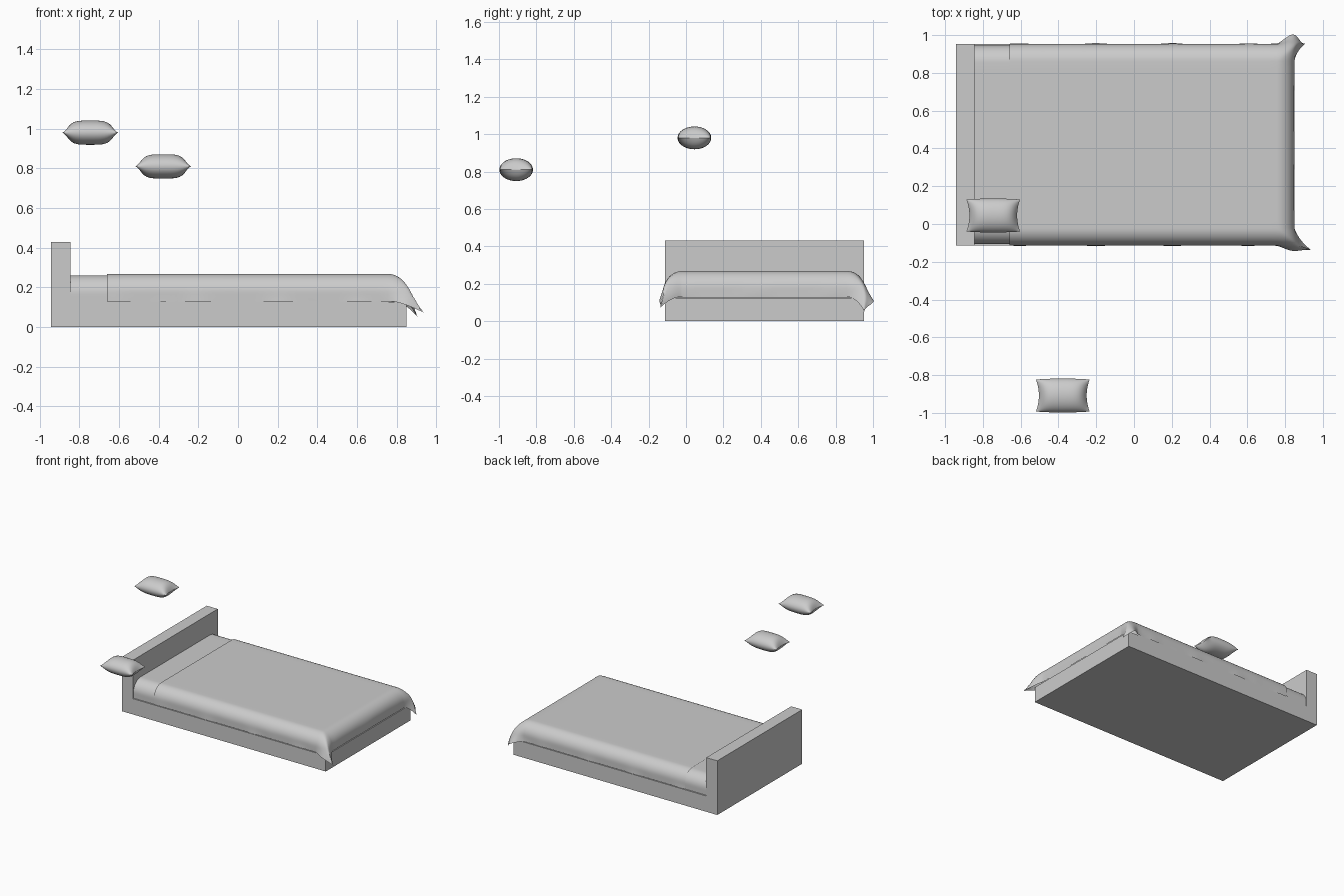
import bpy
import bmesh
from math import sin, cos, pi, hypot
from mathutils import Vector

cube = bpy.data.objects.get("Cube")
if cube:
    bpy.data.objects.remove(cube, do_unlink=True)

grey = bpy.data.materials.new("plain grey")
grey.use_nodes = True
grey.diffuse_color = (0.6, 0.6, 0.6, 1)
grey.node_tree.nodes["Principled BSDF"].inputs["Base Color"].default_value = (0.6, 0.6, 0.6, 1)

# Bed footprint
HEAD, FOOT, RIGHT, LEFT = -0.845, 0.848, -0.113, 0.953
BASE_TOP = 0.125


def finish(name, bm, smooth=True):
    mesh = bpy.data.meshes.new(name)
    bm.to_mesh(mesh)
    bm.free()
    mesh.materials.append(grey)
    obj = bpy.data.objects.new(name, mesh)
    bpy.context.collection.objects.link(obj)
    if smooth:
        bpy.ops.object.select_all(action="DESELECT")
        obj.select_set(True)
        bpy.context.view_layer.objects.active = obj
        bpy.ops.object.shade_smooth_by_angle(angle=pi / 4)
    return obj


def box(name, low, high):
    bm = bmesh.new()
    bmesh.ops.create_cube(bm, size=1)
    low, high = Vector(low), Vector(high)
    for v in bm.verts:
        v.co = (low + high) / 2 + v.co * (high - low)
    finish(name, bm, smooth=False)


def add_grid(bm, us, vs, point):
    rows = [[bm.verts.new(point(u, v)) for v in vs] for u in us]
    for r0, r1 in zip(rows, rows[1:]):
        for j in range(len(vs) - 1):
            bm.faces.new((r0[j], r1[j], r1[j + 1], r0[j + 1]))


def steps(a, b, n):
    return [a + (b - a) * i / n for i in range(n + 1)]


def drape(name, start, inset, top, hem, flaps, closed):
    """Sheet laid over the bed: flat on top, rolling down three sides."""
    R = 0.092
    x_edge = FOOT - inset - R
    y_low, y_high = RIGHT + inset + R, LEFT - inset - R
    length = R * pi / 2 + (top - hem - R)
    over = steps(0, length, 16)

    def point(u, v):
        a = max(0, u - x_edge)
        b = max(0, y_low - v, v - y_high)
        side = -1 if v < y_low else 1
        r = hypot(a, b)
        x, y = min(u, x_edge), min(max(v, y_low), y_high)
        if r == 0:
            return Vector((x, y, top))
        # Quarter-round roll, then straight fall
        if r < R * pi / 2:
            out, drop = R * sin(r / R), R * (1 - cos(r / R))
        else:
            out, drop = R, R + r - R * pi / 2
        p = Vector((x + out * a / r, y + side * out * b / r, top - drop))
        if flaps:
            # Loose hem ripples
            wave = 0.005 * (r / length) ** 4 * max(0, sin(u * 23) * sin(u * 9 + v * 15))
            p += Vector((a, side * b, 0)) / r * wave
            # Corner flap and its side fold
            tip, fold = flaps[side]
            p += Vector(tip) * (min(a, b) / length) ** 1.5
            p += Vector(fold) * sin(pi * a / length) ** 2 * (b / length) ** 2
        return p

    us = steps(start, x_edge, 40) + [x_edge + s for s in over[1:]]
    vs = [y_low - s for s in reversed(over[1:])] + steps(y_low, y_high, 24) + [y_high + s for s in over[1:]]
    bm = bmesh.new()
    add_grid(bm, us, vs, point)
    if closed:
        for v in bm.verts:
            v.co.z = max(v.co.z, hem)
        bmesh.ops.holes_fill(bm, edges=[e for e in bm.edges if e.is_boundary])
    finish(name, bm)


def pillow(name, centre):
    bm = bmesh.new()
    us = [sin(t) for t in steps(-pi / 2, pi / 2, 24)]
    for side in (1, -1):
        def point(u, v):
            # Pinched ends, plump middle
            x = 0.142 * u * (1 - 0.11 * (1 - v * v) * u * u)
            y = 0.09 * v * (1 - 0.06 * u * u)
            z = 0.061 * (1 - u ** 4) * max(0, 1 - v * v) ** 0.5
            return Vector(centre) + Vector((x, y, side * z))
        add_grid(bm, us, us, point)
    bmesh.ops.remove_doubles(bm, verts=bm.verts, dist=0.0001)
    bmesh.ops.recalc_face_normals(bm, faces=bm.faces)
    finish(name, bm)


# Frame
box("headboard", (-0.942, RIGHT, 0), (HEAD, LEFT, 0.43))
box("bed_base", (HEAD, RIGHT, 0), (FOOT + 0.002, LEFT, BASE_TOP))

# Bedding; each corner has a tip offset and a fold offset
drape("mattress", HEAD, 0.007, 0.261, BASE_TOP + 0.002, None, True)
corner_flaps = {
    -1: ((0.118, -0.053, 0.02), (0, -0.02, 0)),
    1: ((0.085, 0.028, 0), (0.015, 0.05, 0)),
}
drape("blanket", -0.66, 0, 0.268, 0.13, corner_flaps, False)

# Loose pillows
pillow("upper_pillow", (-0.745, 0.045, 0.98))
pillow("lower_pillow", (-0.377, -0.908, 0.81))
